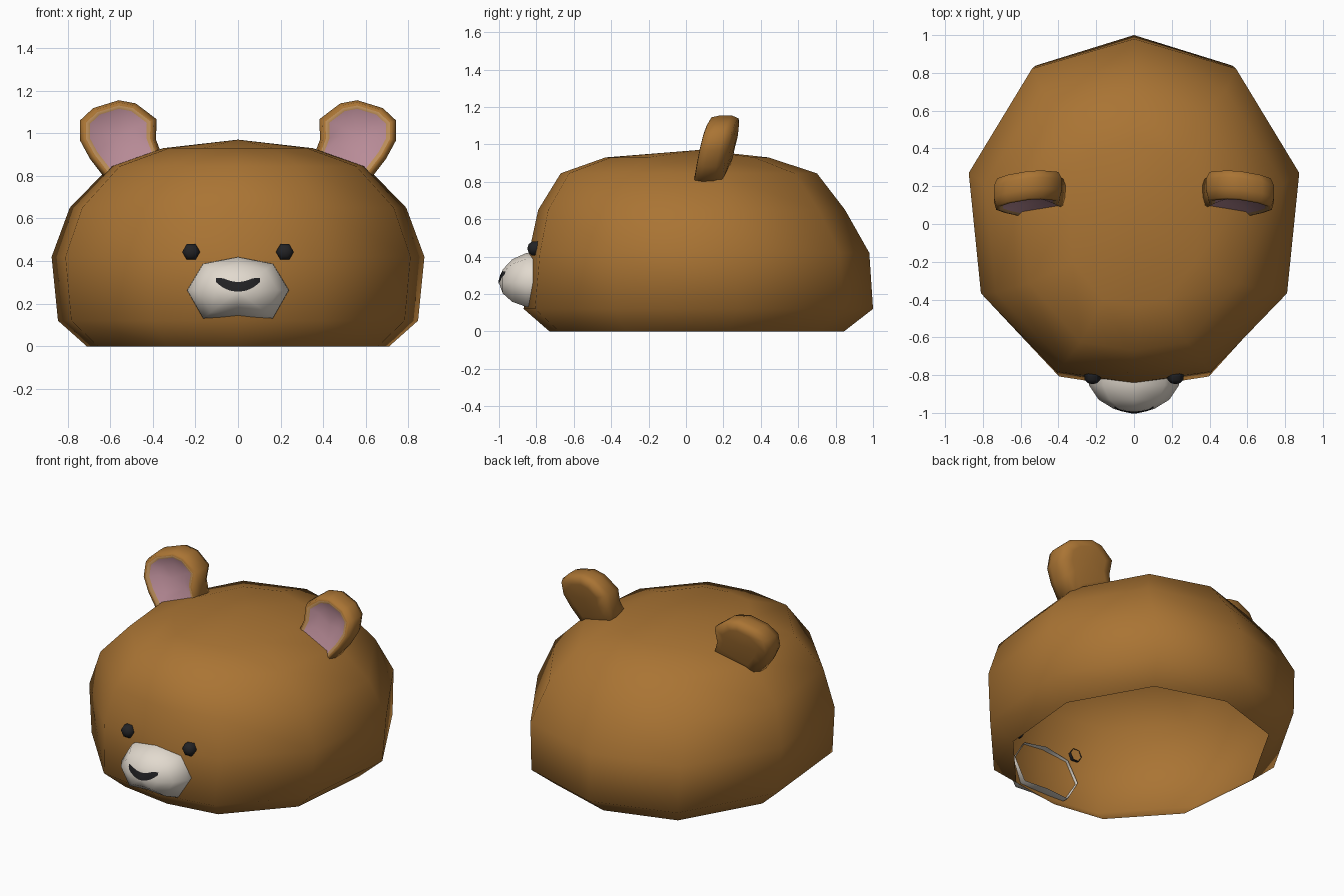
import bpy, bmesh, math
from mathutils import Vector
from mathutils.bvhtree import BVHTree

if "Cube" in bpy.data.objects:
    bpy.data.objects.remove(bpy.data.objects["Cube"])


def material(name, rgb):
    m = bpy.data.materials.new(name)
    m.diffuse_color = (*rgb, 1)
    m.use_nodes = True
    m.node_tree.nodes["Principled BSDF"].inputs["Base Color"].default_value = m.diffuse_color
    return m


BROWN = material("brown fur", (0.40, 0.175, 0.034))
CREAM = material("cream muzzle", (0.76, 0.70, 0.62))
PINK = material("pink inner ear", (0.48, 0.26, 0.31))
TAN = material("tan ear edge", (0.50, 0.27, 0.10))
BLACK = material("black", (0.016, 0.016, 0.018))


def finish(bm, name, mats):
    bmesh.ops.recalc_face_normals(bm, faces=bm.faces[:])
    for f in bm.faces:
        f.smooth = True
    me = bpy.data.meshes.new(name)
    bm.to_mesh(me)
    bm.free()
    for m in mats:
        me.materials.append(m)
    ob = bpy.data.objects.new(name, me)
    bpy.context.collection.objects.link(ob)
    return ob


def loft(rings, start=None, end=None, mat_of=lambda i: 0):
    """Skin closed rings in order, with optional pole points at either end."""
    bm = bmesh.new()
    vs = [[bm.verts.new(p) for p in r] for r in rings]
    n = len(rings[0])
    for i in range(len(vs) - 1):
        for j in range(n):
            k = (j + 1) % n
            f = bm.faces.new((vs[i][j], vs[i][k], vs[i + 1][k], vs[i + 1][j]))
            f.material_index = mat_of(i)
    for pole, ring, i in ((start, vs[0], -1), (end, vs[-1], len(vs) - 1)):
        if pole is not None:
            p = bm.verts.new(pole)
            for j in range(n):
                f = bm.faces.new((ring[j], ring[(j + 1) % n], p))
                f.material_index = mat_of(i)
    return bm


def mirrored(half):
    """Complete a half outline whose first and last points lie on x = 0."""
    return half + [(-x, y) for x, y in half[-2:0:-1]]


# Body: open-bottomed ten-sided dome, ring = (z, half width, front y, back y)
plan = mirrored([(0, 1), (.617, .827), (1, .22), (.926, -.48), (.469, -.935), (0, -1)])
levels = [(0, .71, -.73, .845), (.12, .845, -.868, 1.0), (.42, .875, -.84, .98),
          (.65, .79, -.79, .85), (.845, .60, -.67, .70), (.93, .35, -.43, .44)]
body = loft([[(w * x, (f + b) / 2 + y * (b - f) / 2, z) for x, y in plan]
             for z, w, f, b in levels], end=(0, .07, .97))
finish(body, "body", [BROWN])

# Muzzle: open-backed eight-sided snout, ring = (y, scale)
snout = mirrored([(0, .42), (.165, .388), (.24, .263), (.165, .13), (0, .14)])
cz = .26
muzzle = loft([[(x * s, y, cz + (z - cz) * s) for x, z in snout]
               for y, s in ((-.80, 1.0), (-.855, .99), (-.93, .78), (-.98, .44))],
              end=(0, -1.0, cz))
tree = BVHTree.FromBMesh(muzzle)
finish(muzzle, "muzzle", [CREAM])

# Nose: thin crescent laid on the muzzle surface
nose = bmesh.new()
cols, rows, grid = 16, 4, []
for i in range(cols + 1):
    t = -1 + 2 * i / cols
    x = .104 * t
    top = .302 + .018 * min(1, abs(t) * 1.5) ** 2
    low = .257 + .045 * abs(t) ** 2.2
    col = []
    for j in range(rows + 1):
        z = low + (top - low) * j / rows
        hit = tree.ray_cast(Vector((x, -2, z)), Vector((0, 1, 0)))[0]
        col.append(nose.verts.new((x, hit.y - .005, z)))
    grid.append(col)
for i in range(cols):
    for j in range(rows):
        nose.faces.new((grid[i][j], grid[i + 1][j], grid[i + 1][j + 1], grid[i][j + 1]))
finish(nose, "nose", [BLACK])

# Ear outline (x, z), and layers from back to front = (depth offset, scale)
outline = [(.35, .88), (.385, .97), (.382, 1.066), (.48, 1.14), (.56, 1.155),
           (.68, 1.118), (.742, 1.06), (.742, .967), (.695, .88), (.61, .77)]
layers = [(.08, .62), (.07, .90), (.03, 1.0), (-.03, 1.0), (-.075, .93),
          (-.08, .84), (-.072, .74), (-.05, .45)]
ex, ez = .56, 1.0


def ear_point(side, x, z, d):
    return (side * x, .175 + d + .25 * (z - ez) - .1 * (x - ex), z)


for side, word in ((1, "right"), (-1, "left")):
    rings = [[ear_point(side, ex + (x - ex) * s, ez + (z - ez) * s, d) for x, z in outline]
             for d, s in layers]
    ear = loft(rings, ear_point(side, ex, ez, .085), ear_point(side, ex, ez - .02, -.04),
               lambda i: 0 if i < 5 else 1 if i == 5 else 2)
    finish(ear, word + "_ear", [BROWN, TAN, PINK])

    # Eye: six-sided half bead set into the face
    eye = loft([[(side * .22 + r * math.cos(math.tau * k / 6), y,
                  .443 + r * math.sin(math.tau * k / 6)) for k in range(6)]
                for y, r in ((-.79, .042), (-.825, .042), (-.842, .026))],
               end=(side * .22, -.848, .443))
    finish(eye, word + "_eye", [BLACK])
